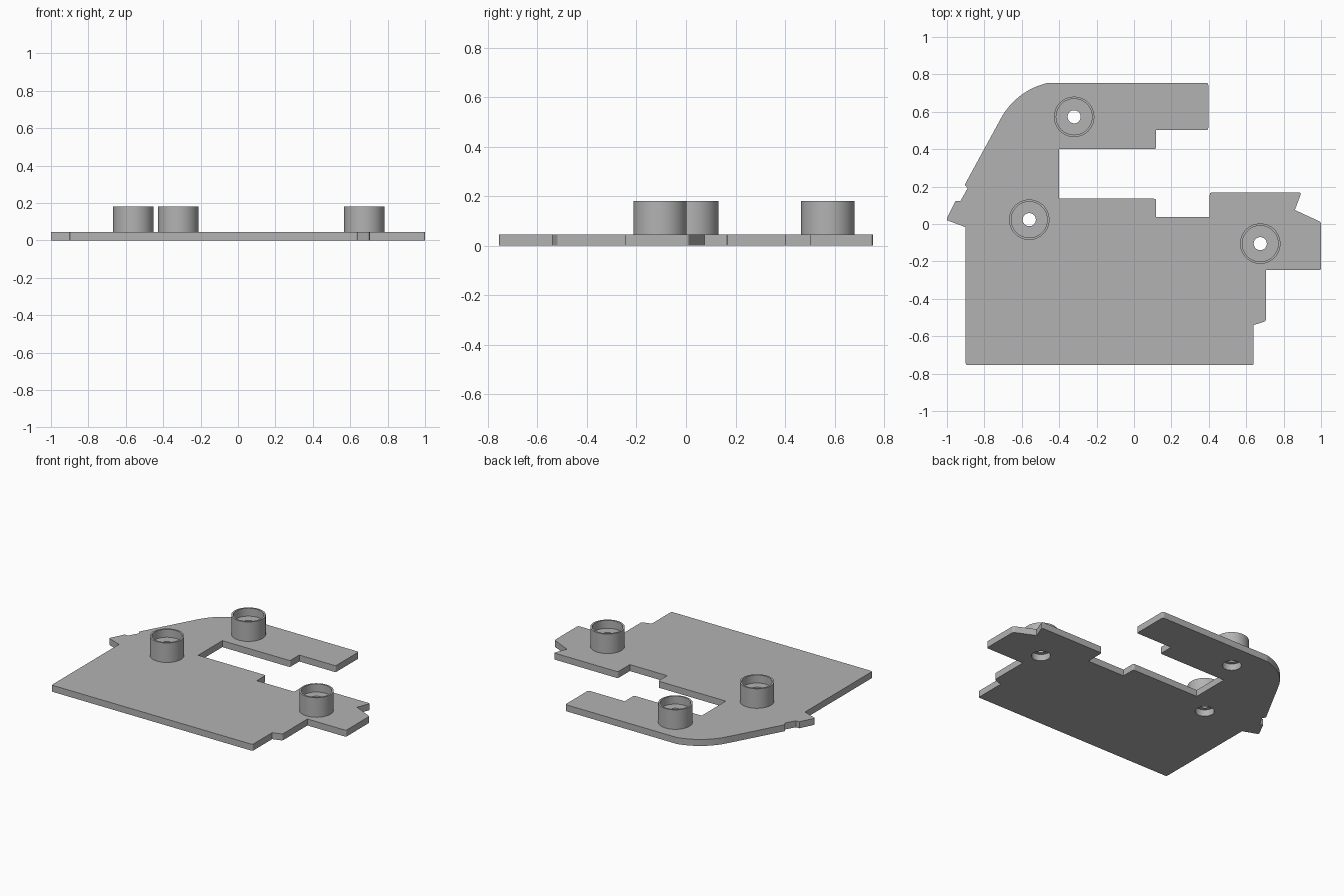
import bpy, bmesh, math
from mathutils import Vector, Matrix

cube = bpy.data.objects.get("Cube")
if cube:
    bpy.data.objects.remove(cube, do_unlink=True)

PLATE = 0.045
BORE = 0.06
BOSSES = {"left_boss": (-0.56, 0.023), "back_boss": (-0.32, 0.573), "right_boss": (0.675, -0.105)}

grey = bpy.data.materials.new("plain grey")
grey.use_nodes = True
colour = (0.45, 0.45, 0.45, 1)
grey.diffuse_color = colour
grey.node_tree.nodes["Principled BSDF"].inputs["Base Color"].default_value = colour


def add_object(name, mesh):
    obj = bpy.data.objects.new(name, mesh)
    bpy.context.collection.objects.link(obj)
    mesh.materials.clear()
    mesh.materials.append(grey)
    return obj


def circle(centre, radius, n=48):
    return [Vector((centre[0] + radius * math.cos(2 * math.pi * i / n),
                    centre[1] + radius * math.sin(2 * math.pi * i / n))) for i in range(n)]


def bulge(a, b, sagitta, n=12):
    """Points of a circular arc from a to b, bowed to the right of travel."""
    a, b = Vector(a), Vector(b)
    half = (b - a).length / 2
    r = (half ** 2 + sagitta ** 2) / (2 * sagitta)
    out = Vector((b.y - a.y, a.x - b.x)).normalized()
    along = (b - a).normalized()
    centre = (a + b) / 2 - out * (r - sagitta)
    top = math.asin(half / r)
    angles = [top * (2 * i / n - 1) for i in range(n + 1)]
    return [centre + along * r * math.sin(t) + out * r * math.cos(t) for t in angles]


def soften(points, size=0.012):
    """Round the convex corners that sit between two long edges."""
    result = []
    for i, p in enumerate(points):
        before, after = points[i - 1] - p, points[(i + 1) % len(points)] - p
        convex = before.cross(after) < 0
        if convex and min(before.length, after.length) > 0.06:
            a, b = p + before.normalized() * size, p + after.normalized() * size
            for t in (0, 0.25, 0.5, 0.75, 1):
                result.append(a * (1 - t) ** 2 + p * 2 * t * (1 - t) + b * t ** 2)
        else:
            result.append(p)
    return result


# Plate outline, counter-clockwise from the back right corner
outline = [Vector(p) for p in [(0.397, 0.755)]]
outline += bulge((-0.457, 0.755), (-0.714, 0.56), 0.036)
outline += [Vector(p) for p in [
    (-0.905, 0.21), (-0.89, 0.19), (-0.928, 0.123), (-0.954, 0.123), (-1, 0.032), (-1, 0.02),
    (-0.9, -0.017), (-0.9, -0.755), (0.64, -0.755), (0.64, -0.54), (0.705, -0.52),
    (0.705, -0.247), (1, -0.247), (1, 0.01), (0.86, 0.075), (0.895, 0.168),
    (0.405, 0.168), (0.405, 0.037), (0.118, 0.037), (0.118, 0.135), (-0.4, 0.135),
    (-0.4, 0.4), (0.118, 0.4), (0.118, 0.502), (0.397, 0.502)]]

# Plate: filled, extruded curve with a bore under each boss
curve = bpy.data.curves.new("plate_profile", "CURVE")
curve.dimensions = "2D"
curve.fill_mode = "BOTH"
curve.extrude = PLATE / 2
for loop in [soften(outline)] + [circle(c, BORE) for c in BOSSES.values()]:
    spline = curve.splines.new("POLY")
    spline.points.add(len(loop) - 1)
    spline.use_cyclic_u = True
    for point, p in zip(spline.points, loop):
        point.co = (p.x, p.y, 0, 1)
profile = bpy.data.objects.new("plate_profile", curve)
bpy.context.collection.objects.link(profile)
bpy.context.view_layer.update()
mesh = bpy.data.meshes.new_from_object(profile.evaluated_get(bpy.context.evaluated_depsgraph_get()))
bpy.data.objects.remove(profile, do_unlink=True)
bm = bmesh.new()
bm.from_mesh(mesh)
bmesh.ops.remove_doubles(bm, verts=bm.verts, dist=0.0001)
bmesh.ops.translate(bm, verts=bm.verts, vec=(0, 0, PLATE / 2))
bmesh.ops.recalc_face_normals(bm, faces=bm.faces)
for face in bm.faces:
    face.smooth = False
bm.to_mesh(mesh)
bm.free()
mesh.name = "plate"
add_object("plate", mesh)

# Bosses: turned cups with a recessed floor and a through hole
SECTION = [(0.108, PLATE), (0.108, 0.18), (0.096, 0.18), (0.096, 0.125),
           (0.035, 0.125), (0.035, PLATE), (BORE, PLATE)]
for name, (x, y) in BOSSES.items():
    bm = bmesh.new()
    verts = [bm.verts.new((r, 0, z)) for r, z in SECTION]
    edges = [bm.edges.new(pair) for pair in zip(verts, verts[1:])]
    bmesh.ops.spin(bm, geom=verts + edges, cent=(0, 0, 0), axis=(0, 0, 1),
                   angle=2 * math.pi, steps=48)
    bmesh.ops.remove_doubles(bm, verts=bm.verts, dist=0.0001)
    bmesh.ops.recalc_face_normals(bm, faces=bm.faces)
    # Make the outer wall face outwards
    wall = max(bm.faces, key=lambda f: f.calc_center_median().xy.length)
    if wall.normal.xy.dot(wall.calc_center_median().xy) < 0:
        bmesh.ops.reverse_faces(bm, faces=bm.faces)
    mesh = bpy.data.meshes.new(name)
    bm.to_mesh(mesh)
    bm.free()
    boss = add_object(name, mesh)
    boss.location = (x, y, 0)
    bpy.ops.object.select_all(action="DESELECT")
    boss.select_set(True)
    bpy.context.view_layer.objects.active = boss
    bpy.ops.object.shade_smooth_by_angle(angle=math.radians(30))
